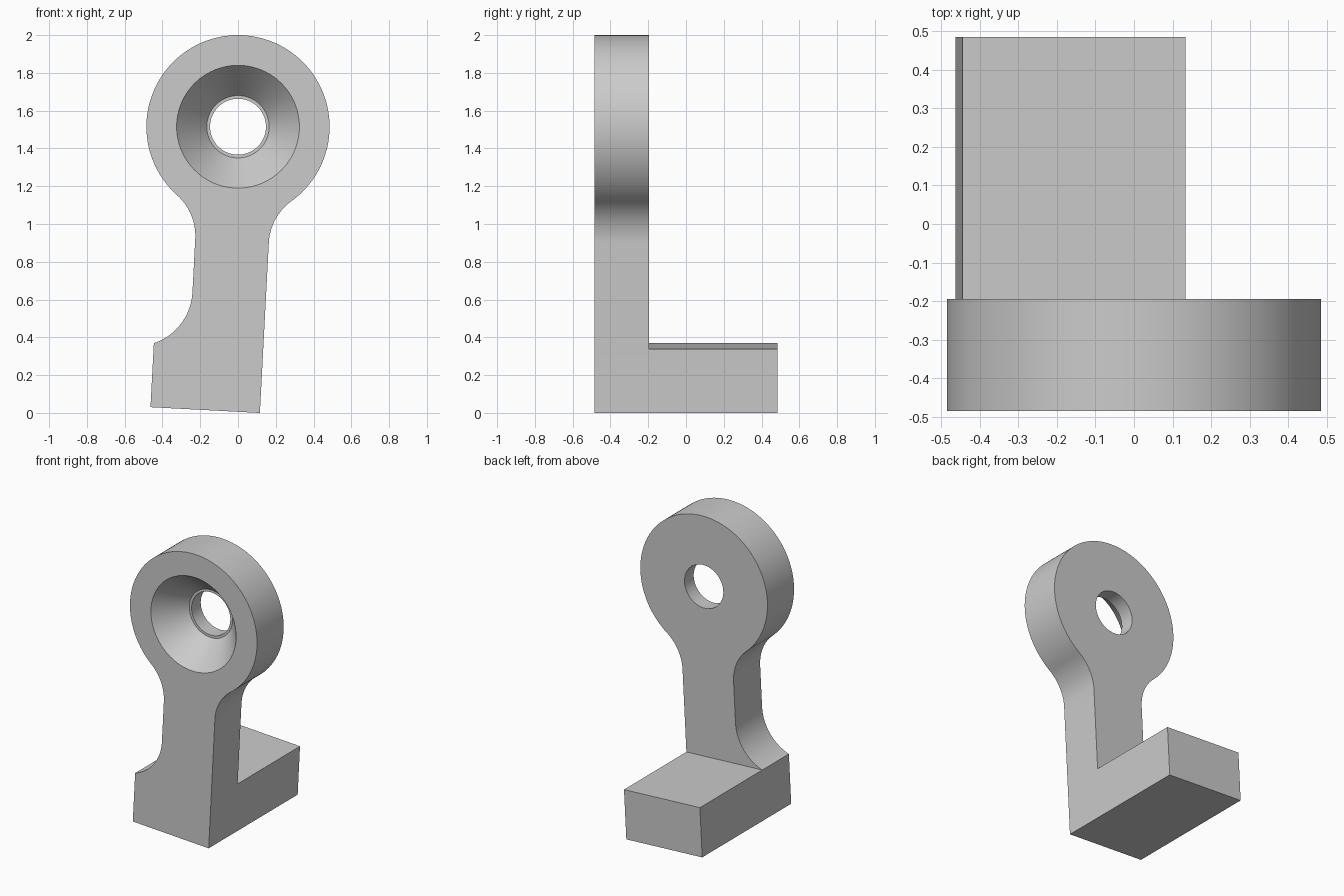
import bpy, bmesh, math
from mathutils import Matrix, Vector

cube = bpy.data.objects.get("Cube")
if cube:
    bpy.data.objects.remove(cube, do_unlink=True)

# Main dimensions, measured from the eye centre in the tilted bracket frame
EYE_Z, EYE_R = 1.515, 0.485
FRONT, PLATE_BACK, BACK = -0.485, -0.195, 0.485
STEM = 0.195
FOOT_LEFT, FOOT_BOTTOM, FOOT_TOP = -0.385, -1.507, -1.168
TILT = Matrix.Translation((0, 0, EYE_Z)) @ Matrix.Rotation(math.radians(3), 4, "Y")

grey = bpy.data.materials.new("grey metal")
grey.use_nodes = True
grey.diffuse_color = (0.6, 0.6, 0.6, 1)
grey.node_tree.nodes["Principled BSDF"].inputs["Base Color"].default_value = (0.6, 0.6, 0.6, 1)


def finish(name, bm):
    bmesh.ops.recalc_face_normals(bm, faces=bm.faces)
    mesh = bpy.data.meshes.new(name)
    bm.to_mesh(mesh)
    bm.free()
    obj = bpy.data.objects.new(name, mesh)
    bpy.context.collection.objects.link(obj)
    mesh.materials.append(grey)
    return obj


def prism(name, outline, y0, y1):
    bm = bmesh.new()
    face = bm.faces.new([bm.verts.new(TILT @ Vector((u, y0, v))) for u, v in outline])
    new = bmesh.ops.extrude_face_region(bm, geom=[face])["geom"]
    verts = [g for g in new if isinstance(g, bmesh.types.BMVert)]
    bmesh.ops.translate(bm, verts=verts, vec=(0, y1 - y0, 0))
    return finish(name, bm)


def arc(cu, cv, r, a0, a1, n):
    angles = [a0 + (a1 - a0) * i / n for i in range(n + 1)]
    return [(cu + r * math.cos(a), cv + r * math.sin(a)) for a in angles]


# Plate outline: round eye blending into the stem, with a scoop above the foot
fillet = 0.29
fu = STEM + fillet
fv = -math.sqrt((EYE_R + fillet) ** 2 - fu ** 2)
touch = math.atan2(fv, fu)
right_fillet = arc(fu, fv, fillet, math.pi, touch + math.pi, 16)
left_fillet = [(-u, v) for u, v in reversed(right_fillet)]
eye = arc(0, 0, EYE_R, touch, math.pi - touch, 96)[1:-1]
scoop_r = 0.3
scoop_u = -STEM - scoop_r
scoop_end = -math.acos((FOOT_LEFT - scoop_u) / scoop_r)
scoop_v = FOOT_TOP - scoop_r * math.sin(scoop_end)
scoop = arc(scoop_u, scoop_v, scoop_r, 0, scoop_end, 20)
outline = ([(FOOT_LEFT, FOOT_BOTTOM), (STEM, FOOT_BOTTOM)]
           + right_fillet + eye + left_fillet + scoop)
plate = prism("eye_plate", outline, FRONT, PLATE_BACK)

# Countersunk bore cutter: cone, small ledge, straight hole
slope = (0.325 - 0.165) / 0.19
over = 0.05
profile = [(0.325 + slope * over, FRONT - over), (0.165, FRONT + 0.19),
           (0.148, FRONT + 0.19), (0.148, PLATE_BACK + over)]
bm = bmesh.new()
sides = 96
rings = [[bm.verts.new((r * math.cos(math.tau * i / sides), y,
                        EYE_Z + r * math.sin(math.tau * i / sides)))
          for i in range(sides)] for r, y in profile]
for a, b in zip(rings, rings[1:]):
    for i in range(sides):
        j = (i + 1) % sides
        bm.faces.new((a[i], a[j], b[j], b[i]))
bm.faces.new(rings[0])
bm.faces.new(rings[-1])
cutter = finish("bore_cutter", bm)
cutter.hide_render = True

bpy.context.view_layer.objects.active = plate
cut = plate.modifiers.new("bore", "BOOLEAN")
cut.operation, cut.solver, cut.object = "DIFFERENCE", "EXACT", cutter
bpy.ops.object.modifier_apply(modifier=cut.name)
bpy.data.objects.remove(cutter, do_unlink=True)

# Foot block running back from the plate
foot = prism("foot_block", [(FOOT_LEFT, FOOT_BOTTOM), (STEM, FOOT_BOTTOM),
                            (STEM, FOOT_TOP), (FOOT_LEFT, FOOT_TOP)], PLATE_BACK, BACK)

# Smooth the curved walls and keep the edges crisp
bpy.ops.object.select_all(action="DESELECT")
plate.select_set(True)
bpy.context.view_layer.objects.active = plate
bpy.ops.object.shade_smooth_by_angle(angle=math.radians(25))
